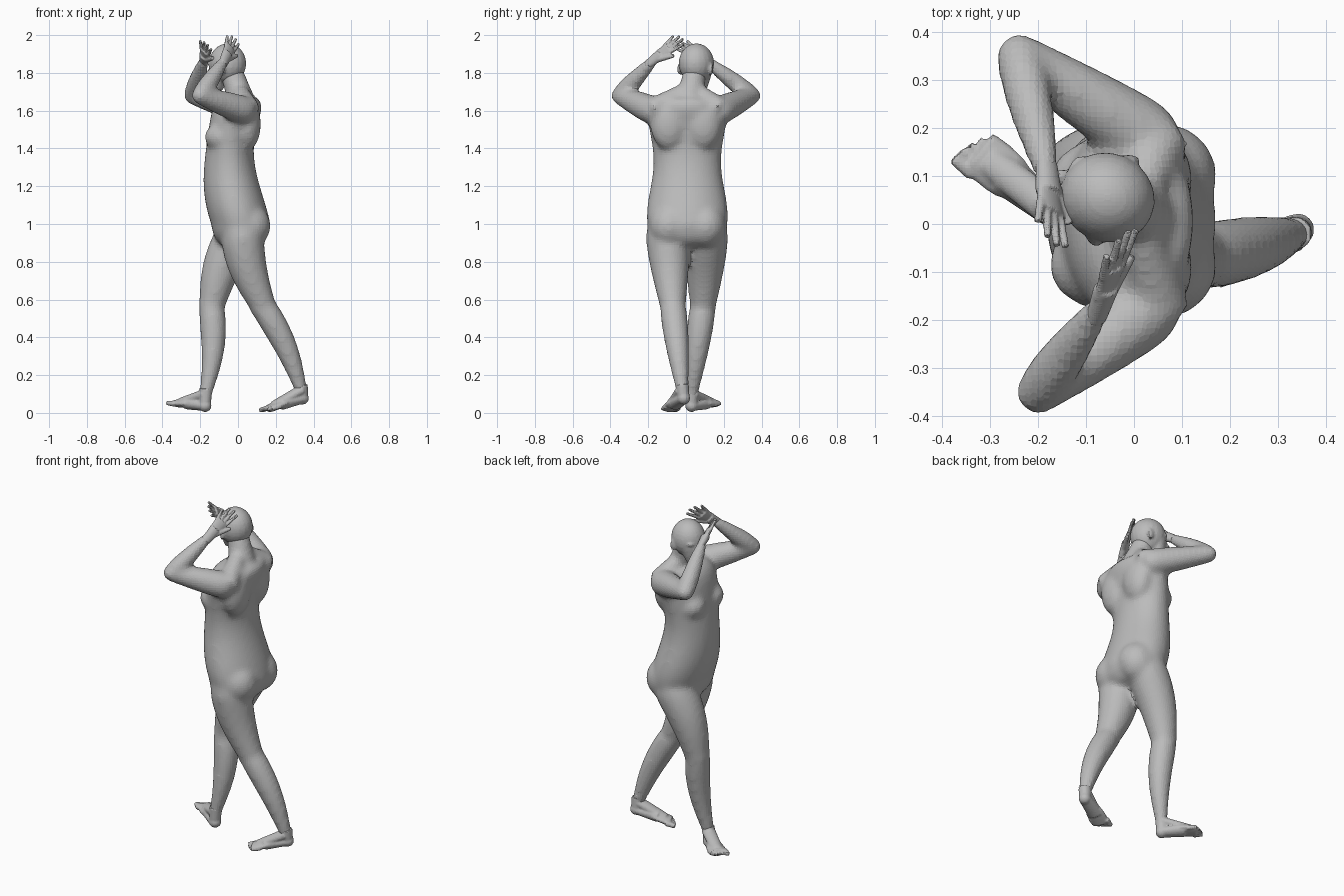
import bpy, bmesh, math
from mathutils import Vector, Matrix

cube = bpy.data.objects.get("Cube")
if cube:
    bpy.data.objects.remove(cube)

skin = bpy.data.materials.new("plain_grey")
skin.use_nodes = True
grey = (0.5, 0.5, 0.5, 1)
skin.diffuse_color = grey
skin.node_tree.nodes["Principled BSDF"].inputs["Base Color"].default_value = grey

X, Y, Z = (Vector(axis) for axis in Matrix.Identity(3))


def loft(bm, rings, side, sides=18):
    """Closed tube through (centre, half_width, half_depth) rings."""
    axis = (rings[-1][0] - rings[0][0]).normalized()
    side = (side - axis * side.dot(axis)).normalized()
    depth_axis = axis.cross(side)
    angles = [math.tau * k / sides for k in range(sides)]
    loops = [[bm.verts.new(centre + side * width * math.cos(a) + depth_axis * depth * math.sin(a))
              for a in angles] for centre, width, depth in rings]
    faces = [bm.faces.new(loops[0][::-1]), bm.faces.new(loops[-1])]
    for lower, upper in zip(loops, loops[1:]):
        for k in range(sides):
            n = (k + 1) % sides
            faces.append(bm.faces.new((lower[k], lower[n], upper[n], upper[k])))
    bmesh.ops.recalc_face_normals(bm, faces=faces)


def ball(bm, centre, size, yaw=0.0):
    matrix = (Matrix.Translation(centre) @ Matrix.Rotation(yaw, 4, 'Z')
              @ Matrix.Diagonal(Vector(size).to_4d()))
    bmesh.ops.create_uvsphere(bm, u_segments=20, v_segments=14, radius=1, matrix=matrix)


def limb(bm, start, end, start_radius, end_radius, bulge=0.0, bow=0.0, flat=1.0, side=Y):
    """Tapering muscle between two joints; bulge swells its upper part, bow bends it along x."""
    rings = []
    steps = 12
    for i in range(steps + 1):
        t = i / steps
        radius = start_radius + (end_radius - start_radius) * t
        radius += bulge * math.sin(math.pi * t ** 0.7)
        centre = start.lerp(end, t) + X * bow * math.sin(math.pi * t)
        rings.append((centre, radius, radius * flat))
    loft(bm, rings, side)


def finish(bm, name, voxel, iterations):
    """Fuse the overlapping forms into one skin."""
    mesh = bpy.data.meshes.new(name)
    bm.to_mesh(mesh)
    bm.free()
    mesh.materials.append(skin)
    obj = bpy.data.objects.new(name, mesh)
    bpy.context.collection.objects.link(obj)
    fuse = obj.modifiers.new("fuse", 'REMESH')
    fuse.mode = 'VOXEL'
    fuse.voxel_size = voxel
    soften = obj.modifiers.new("soften", 'SMOOTH')
    soften.factor = 0.5
    soften.iterations = iterations


# Joints of the striding pose; side is +1 for the model's right (+y)
hips = {1: Vector((0, 0.11, 0.95)), -1: Vector((0.02, -0.1, 0.95))}
knees = {1: Vector((-0.14, 0.09, 0.57)), -1: Vector((0.13, -0.07, 0.57))}
ankles = {1: Vector((-0.17, 0.03, 0.1)), -1: Vector((0.335, -0.02, 0.12))}
heels = {1: Vector((-0.15, 0.01, 0)), -1: Vector((0.37, 0, 0.05))}
toe_tips = {1: Vector((-0.35, 0.17, 0.04)), -1: Vector((0.13, -0.1, 0))}
elbows = {1: Vector((-0.24, 0.35, 1.68)), -1: Vector((-0.2, -0.35, 1.68))}
wrists = {1: Vector((-0.18, 0.1, 1.87)), -1: Vector((-0.07, -0.17, 1.87))}
fingertips = {1: Vector((-0.17, -0.04, 1.96)), -1: Vector((-0.02, -0.02, 1.99))}

# Torso: waist and belly follow waves along its height, rounded off at both ends
bm = bmesh.new()
rings = []
ring_count = 30
for i in range(ring_count):
    t = i / (ring_count - 1)
    z = 0.86 + 0.83 * t
    cap = math.sqrt(1.01 - abs(2 * t - 1) ** 10)
    width = 0.197 + 0.018 * math.cos((z - 1.03) * math.tau / 0.6)
    depth = 0.142 + 0.017 * math.cos((z - 1.05) * math.tau / 0.8)
    x = 0.015 - 0.06 * math.sin(math.pi * max(0, z - 1) / 0.68)
    rings.append((Vector((x, 0.007, z)), width * cap, depth * cap))
loft(bm, rings, Y, sides=28)

# Neck
neck_base, neck_top = Vector((0.03, 0.01, 1.62)), Vector((-0.04, 0.05, 1.82))
limb(bm, neck_base, neck_top, 0.075, 0.06)

for side in (1, -1):
    # Buttock, breast and shoulder blade
    ball(bm, (0.055, 0.007 + 0.095 * side, 0.99), (0.118, 0.11, 0.12))
    ball(bm, (-0.06, 0.085 * side, 1.46), (0.118, 0.095, 0.085))
    ball(bm, (0.05, 0.09 * side, 1.53), (0.072, 0.1, 0.14))
    # Shoulder and arm
    shoulder = Vector((0.02, 0.185 * side, 1.605))
    limb(bm, neck_base.lerp(neck_top, 0.5), shoulder + X * 0.04, 0.045, 0.06, side=X)
    ball(bm, shoulder, (0.075, 0.073, 0.075))
    limb(bm, shoulder, elbows[side], 0.075, 0.048, bulge=0.004)
    ball(bm, elbows[side], (0.047, 0.047, 0.047))
    limb(bm, elbows[side], wrists[side], 0.046, 0.027, bulge=0.01)
    # Leg
    ball(bm, hips[side], (0.11, 0.11, 0.12))
    limb(bm, hips[side], knees[side], 0.113, 0.07, bulge=0.01, bow=-0.02)
    ball(bm, knees[side], (0.07, 0.07, 0.08))
    limb(bm, knees[side], ankles[side], 0.067, 0.034, bulge=0.012, bow=0.022)
    ball(bm, ankles[side], (0.036, 0.036, 0.04))
finish(bm, "body", 0.014, 12)

# Head, turned towards its right
yaw = math.radians(-25)
turn = Matrix.Translation((-0.055, 0.055, 1.84)) @ Matrix.Rotation(yaw, 4, 'Z')
across = turn.to_3x3() @ Y


def face_point(x, y, z):
    return turn @ Vector((x, y, z))


bm = bmesh.new()
ball(bm, face_point(0, 0, 0.01), (0.1, 0.093, 0.106), yaw)
limb(bm, face_point(-0.03, 0, 0.03), face_point(-0.06, 0, -0.13), 0.075, 0.03, bulge=0.012,
     flat=0.85, side=across)
limb(bm, face_point(-0.09, 0, 0), face_point(-0.11, 0, -0.045), 0.008, 0.015, side=across)
ball(bm, face_point(-0.09, 0, -0.08), (0.014, 0.025, 0.012), yaw)
for side in (1, -1):
    # Brow and ear
    ball(bm, face_point(-0.087, 0.03 * side, 0.01), (0.014, 0.028, 0.009), yaw)
    ball(bm, face_point(0.01, 0.092 * side, -0.02), (0.02, 0.01, 0.032), yaw + 0.3 * side)
finish(bm, "head", 0.0085, 3)


def make_hand(name, wrist, tip, pinky_side):
    """Flat palm with four fanned fingers and a thumb."""
    reach = tip - wrist
    pinky = (pinky_side - reach * pinky_side.dot(reach) / reach.length_squared).normalized()
    bm = bmesh.new()

    def digit(base, end, base_offset, end_offset, radius, taper=0.8, flat=1.0):
        limb(bm, wrist + reach * base + pinky * base_offset,
             wrist + reach * end + pinky * end_offset,
             radius, radius * taper, flat=flat, side=pinky)

    digit(-0.2, 0.25, 0, 0, 0.026, taper=1.25, flat=0.75)
    digit(0.15, 0.54, 0, 0, 0.033, taper=1.15, flat=0.42)
    for i in range(4):
        spread = i - 1.5
        length = 1 - 0.05 * (spread + 0.5) ** 2
        digit(0.45, length, 0.019 * spread, 0.029 * spread, 0.01)
    digit(0.1, 0.55, -0.015, -0.063, 0.017, taper=0.6)
    finish(bm, name, 0.0045, 4)


def make_foot(name, heel, tip, ankle, inner):
    """Sole, instep and five toes; inner is +1 when the big toe lies to the left."""
    length = tip - heel
    inward = Z.cross(length).normalized() * inner
    bm = bmesh.new()

    def spot(along, offset, height):
        return heel + length * along + inward * offset + Z * height

    # Heel and sole
    ball(bm, spot(0.12, 0, 0.033), (0.034, 0.034, 0.033))
    limb(bm, ankle + Z * 0.03, spot(0.13, 0, 0.035), 0.035, 0.032, side=inward)
    limb(bm, spot(0.1, 0, 0.033), spot(0.6, 0, 0.03), 0.034, 0.045, flat=0.8, side=inward)
    limb(bm, spot(0.5, 0, 0.03), spot(0.87, 0, 0.016), 0.046, 0.05, bulge=0.004, flat=0.42,
         side=inward)
    # Instep
    limb(bm, ankle, spot(0.75, 0, 0.025), 0.038, 0.034, flat=0.75, side=inward)
    for i in range(5):
        offset = 0.042 - 0.021 * i
        reach = 1 - 0.008 * i * i
        radius = 0.011 if i else 0.016
        limb(bm, spot(reach - 0.2, offset, 0.016), spot(reach, offset, 0.013), radius,
             radius * 0.8, side=inward)
    finish(bm, name, 0.006, 4)


for side, label in ((1, "right"), (-1, "left")):
    pinky_side = Vector((-0.6, 0.5 * side, 0.5))
    make_hand(label + "_hand", wrists[side], fingertips[side], pinky_side)
    make_foot(label + "_foot", heels[side], toe_tips[side], ankles[side], side)
